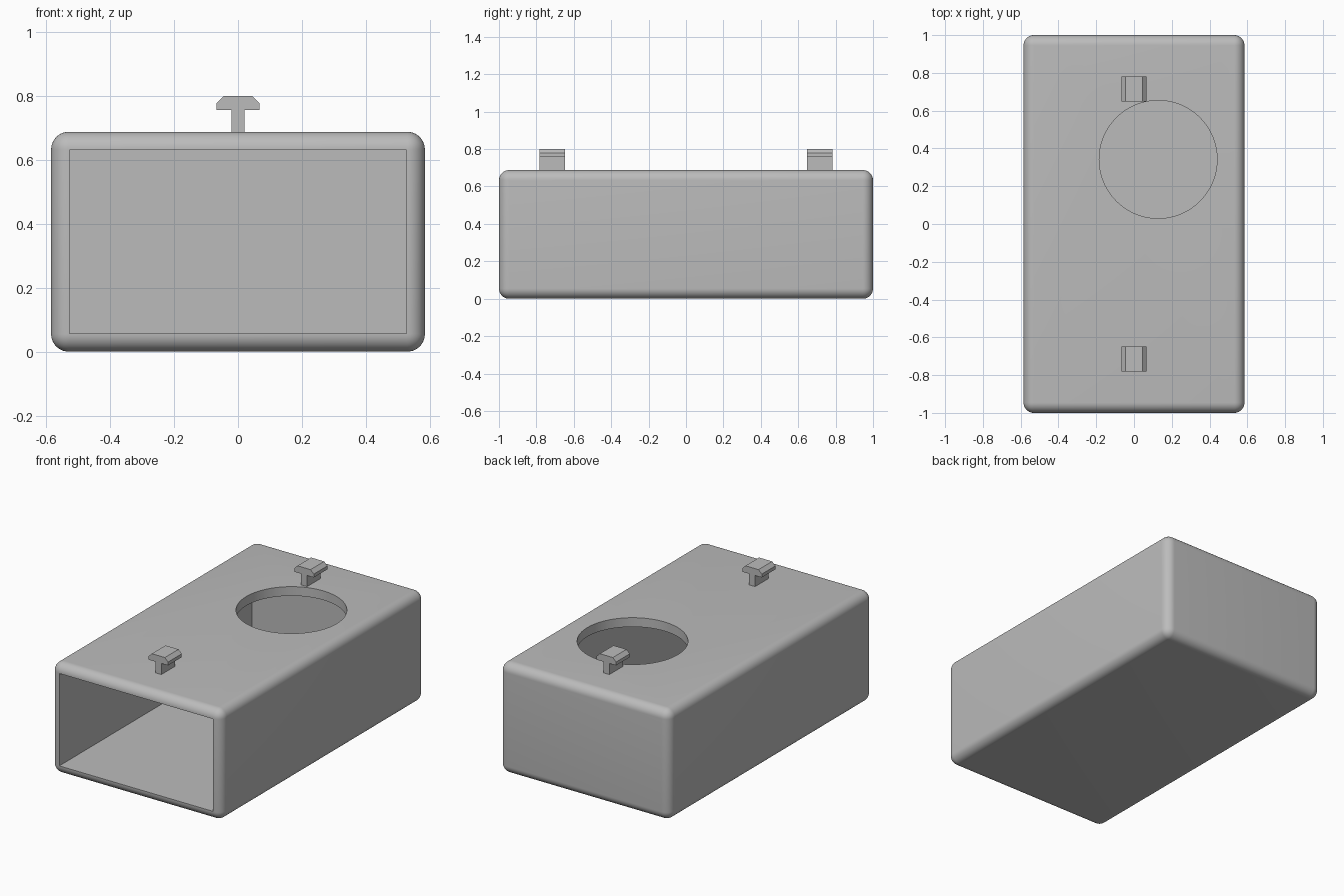
import bpy
import bmesh
import math

default = bpy.data.objects.get("Cube")
if default:
    bpy.data.objects.remove(default, do_unlink=True)

WIDTH, LENGTH, HEIGHT = 1.17, 2.0, 0.688
WALL = 0.057

grey = bpy.data.materials.new("light_grey")
grey.use_nodes = True
grey.diffuse_color = (0.5, 0.5, 0.5, 1)
grey.node_tree.nodes["Principled BSDF"].inputs["Base Color"].default_value = (0.5, 0.5, 0.5, 1)


def box(name, low, high):
    """Box spanning two opposite corners."""
    centre = [(a + b) / 2 for a, b in zip(low, high)]
    bpy.ops.mesh.primitive_cube_add(size=1, location=centre)
    obj = bpy.context.object
    obj.name = name
    obj.scale = [b - a for a, b in zip(low, high)]
    bpy.ops.object.transform_apply(location=True, rotation=True, scale=True)
    obj.data.materials.append(grey)
    return obj


def cut(target, cutter):
    """Subtract the cutter, then discard it."""
    cutter.hide_render = True
    bpy.context.view_layer.objects.active = target
    mod = target.modifiers.new("cut", "BOOLEAN")
    mod.operation = "DIFFERENCE"
    mod.solver = "EXACT"
    mod.object = cutter
    bpy.ops.object.modifier_apply(modifier=mod.name)
    bpy.data.objects.remove(cutter, do_unlink=True)


# Rounded outer housing
hx, hy = WIDTH / 2, LENGTH / 2
housing = box("housing", (-hx, -hy, 0), (hx, hy, HEIGHT))
bevel = housing.modifiers.new("rounding", "BEVEL")
bevel.width = WALL - 0.002
bevel.segments = 10
bpy.ops.object.modifier_apply(modifier=bevel.name)

# Cavity open at the front, closed at the back
cut(housing, box("cavity_cutter", (-hx + WALL, -hy - 0.2, WALL),
                 (hx - WALL, 0.89, HEIGHT - WALL)))

# Round opening through the roof
bpy.ops.mesh.primitive_cylinder_add(vertices=96, radius=0.312, depth=0.3,
                                    location=(0.128, 0.342, HEIGHT))
hole = bpy.context.object
hole.data.materials.append(grey)
cut(housing, hole)

bpy.ops.object.select_all(action="DESELECT")
housing.select_set(True)
bpy.context.view_layer.objects.active = housing
bpy.ops.object.shade_smooth_by_angle(angle=math.radians(30))


# T-shaped hanging hooks: half profile, mirrored and extruded along y
def hook(name, y):
    half = [(0.021, HEIGHT - 0.01), (0.021, 0.757), (0.067, 0.757),
            (0.067, 0.778), (0.045, 0.8)]
    outline = half + [(-x, z) for x, z in reversed(half)]
    bm = bmesh.new()
    face = bm.faces.new([bm.verts.new((x, y - 0.067, z)) for x, z in outline])
    side = bmesh.ops.extrude_face_region(bm, geom=[face])
    verts = [g for g in side["geom"] if isinstance(g, bmesh.types.BMVert)]
    bmesh.ops.translate(bm, verts=verts, vec=(0, 0.134, 0))
    bmesh.ops.recalc_face_normals(bm, faces=bm.faces)
    mesh = bpy.data.meshes.new(name)
    bm.to_mesh(mesh)
    bm.free()
    mesh.materials.append(grey)
    bpy.context.collection.objects.link(bpy.data.objects.new(name, mesh))


hook("front_hook", -0.715)
hook("back_hook", 0.715)
